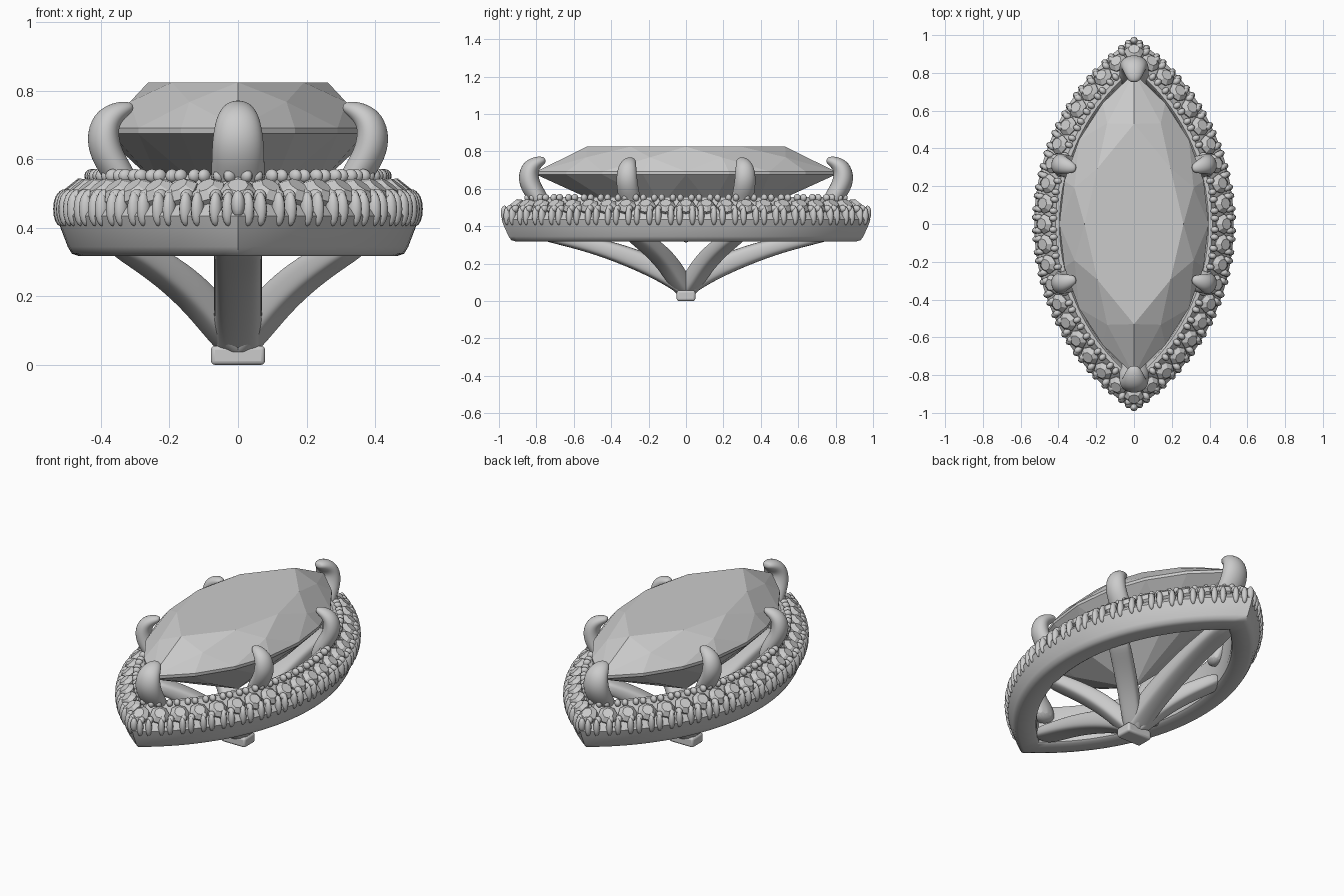
import bpy, bmesh
from math import sin, cos, pi, sqrt, acos, radians, copysign
from mathutils import Vector, Matrix

if "Cube" in bpy.data.objects:
    bpy.data.objects.remove(bpy.data.objects["Cube"])

# Marquise outline: two mirrored arcs of radius R whose centres sit at x = -+C
R, C = 1.196, 0.656


def arc(d, t, side=1):
    """Point and outward normal on the outline inset by d; t runs -1..1 tip to tip."""
    r = R - d
    a = t * acos(C / r)
    return (Vector((side * (r * cos(a) - C), side * r * sin(a), 0)),
            Vector((side * cos(a), side * sin(a), 0)))


def finish(name, bm, angle=None):
    bmesh.ops.recalc_face_normals(bm, faces=bm.faces[:])
    me = bpy.data.meshes.new(name)
    bm.to_mesh(me)
    bm.free()
    ob = bpy.data.objects.new(name, me)
    bpy.context.collection.objects.link(ob)
    if angle:
        bpy.ops.object.select_all(action='DESELECT')
        ob.select_set(True)
        bpy.context.view_layer.objects.active = ob
        bpy.ops.object.shade_smooth_by_angle(angle=radians(angle))
    return ob


def bridge(bm, a, b):
    n = len(a)
    for i in range(n):
        bm.faces.new((a[i], a[(i + 1) % n], b[(i + 1) % n], b[i]))


def halo_band():
    # cross-section as (inset, height), swept round the marquise
    prof = [(.075, .318), (.055, .325), (.043, .345), (.022, .40), (.012, .435), (.022, .452),
            (.115, .54), (.125, .556), (.145, .556), (.155, .54), (.172, .35), (.168, .328),
            (.155, .318)]
    bm = bmesh.new()
    rings, n = [], 40
    for side in (1, -1):
        for i in range(n):
            t = -1 + 2 * i / n
            ring = []
            for d, z in prof:
                p = arc(d, t, side)[0]
                ring.append(bm.verts.new((p.x, p.y, z)))
            rings.append(ring)
    for i, ring in enumerate(rings):
        bridge(bm, ring, rings[(i + 1) % len(rings)])
    finish("halo_band", bm, 40)


def tube(name, origin, direction, stations, power=1.0):
    """Swept bar in a vertical plane; stations are (run, height, half width, half thickness)."""
    out = Vector(direction).normalized()
    side = Vector((-out.y, out.x, 0))
    pts = [Vector(origin) + out * s[0] + Vector((0, 0, s[1])) for s in stations]
    bm = bmesh.new()
    rings = []
    for i, p in enumerate(pts):
        tan = (pts[min(i + 1, len(pts) - 1)] - pts[max(i - 1, 0)]).normalized()
        nor = tan.cross(side)
        ring = []
        for k in range(12):
            a = 2 * pi * k / 12
            c, s = (copysign(abs(f) ** power, f) for f in (cos(a), sin(a)))
            ring.append(bm.verts.new(p + side * c * stations[i][2] + nor * s * stations[i][3]))
        rings.append(ring)
    for a, b in zip(rings, rings[1:]):
        bridge(bm, a, b)
    bm.faces.new(rings[0])
    bm.faces.new(rings[-1])
    ob = finish(name, bm, 60)
    m = ob.modifiers.new("round", 'SUBSURF')
    m.levels = m.render_levels = 2


def main_gem():
    bm = bmesh.new()

    def ring(w, l, z, n, off=0.0):
        # marquise ring with half width w and half length l, n points per side
        r = (l * l + w * w) / (2 * w)
        amax = acos((r - w) / r)
        for s in (1, -1):
            for i in range(n):
                a = amax * (-1 + 2 * (i + off) / n)
                bm.verts.new((s * (r * cos(a) - r + w), s * r * sin(a), z))
    ring(.262, .53, .825, 4)
    ring(.338, .665, .768, 4, .5)
    ring(.395, .80, .692, 8)
    ring(.395, .80, .675, 8)
    ring(.235, .47, .51, 4, .5)
    bm.verts.new((0, 0, .312))
    bmesh.ops.convex_hull(bm, input=bm.verts[:])
    bmesh.ops.dissolve_limit(bm, angle_limit=radians(2), verts=bm.verts[:], edges=bm.edges[:])
    finish("main_gem", bm)


def pave():
    gems, beads = bmesh.new(), bmesh.new()
    n = 20

    def stone(p, nrm):
        z = (nrm * .62 + Vector((0, 0, .78))).normalized()
        rot = z.to_track_quat('Z', 'Y').to_matrix().to_4x4()
        base = Matrix.Translation(Vector((p.x, p.y, .502))) @ rot
        # crown and girdle of a small round brilliant
        for r1, r2, h, dz in ((.052, .030, .022, .019), (.046, .052, .03, -.007)):
            bmesh.ops.create_cone(gems, cap_ends=True, segments=8, radius1=r1, radius2=r2,
                                  depth=h, matrix=base @ Matrix.Translation((0, 0, dz)))

    def bead(p, nrm, z, size):
        rot = nrm.to_track_quat('X', 'Z').to_matrix().to_4x4()
        bmesh.ops.create_uvsphere(beads, u_segments=10, v_segments=8, radius=1,
                                  matrix=Matrix.Translation((p.x, p.y, z)) @ rot
                                  @ Matrix.Diagonal((*size, 1)))

    for side in (1, -1):
        tip = arc(.075, 1, side)[0]
        stone(tip, Vector((0, side, 0)))
        bead(arc(.024, 1, side)[0], Vector((0, side, 0)), .47, (.02, .02, .04))
        for i in range(n):
            if i:
                stone(*arc(.068, -1 + 2 * i / n, side))
            for k in (.3, .7):
                t = -1 + 2 * (i + k) / n
                bead(*arc(.021, t, side), .455, (.022, .018, .05))
                bead(*arc(.035, t, side), .493, (.024, .018, .02))
                bead(*arc(.112, t, side), .552, (.022, .017, .02))
    finish("pave_stones", gems)
    finish("pave_beads", beads, 60)


# claw profile: (run from girdle line, height, half width, half thickness)
claw = [(-.075, .44, .082, .050), (-.045, .54, .082, .052), (.000, .60, .080, .056),
        (.020, .66, .078, .060), (.008, .715, .068, .052), (-.030, .742, .052, .036),
        (-.062, .752, .034, .022), (-.074, .755, .015, .010)]
end_strut = [(-.02, .03, .068, .03), (.03, .09, .070, .05), (.12, .155, .072, .058),
             (.27, .225, .072, .056), (.47, .292, .072, .046), (.66, .335, .072, .038),
             (.80, .36, .07, .03)]
side_strut = [(-.02, .03, .05, .04), (.05, .10, .055, .05), (.14, .19, .058, .052),
              (.25, .265, .06, .048), (.36, .32, .06, .042), (.47, .37, .06, .036)]

halo_band()
main_gem()
pave()
for sy in (1, -1):
    tube("end_prong", (0, .825 * sy, 0), (0, sy, 0), claw)
    tube("end_strut", (0, 0, 0), (0, sy, 0), end_strut, .6)
    for sx in (1, -1):
        slim = [(r, z, w * .76, h * .85) for r, z, w, h in claw]
        tube("side_prong", (.378 * sx, .312 * sy, 0), (sx, .3 * sy, 0), slim)
        tube("side_strut", (0, 0, 0), (.37 * sx, .30 * sy, 0), side_strut, .6)

# small block where all the struts meet
bm = bmesh.new()
bmesh.ops.create_cube(bm, size=1, matrix=Matrix.Translation((0, 0, .028))
                      @ Matrix.Diagonal((.158, .10, .056, 1)))
foot = finish("foot_block", bm, 40)
bev = foot.modifiers.new("soft_edges", 'BEVEL')
bev.width, bev.segments = .012, 3
